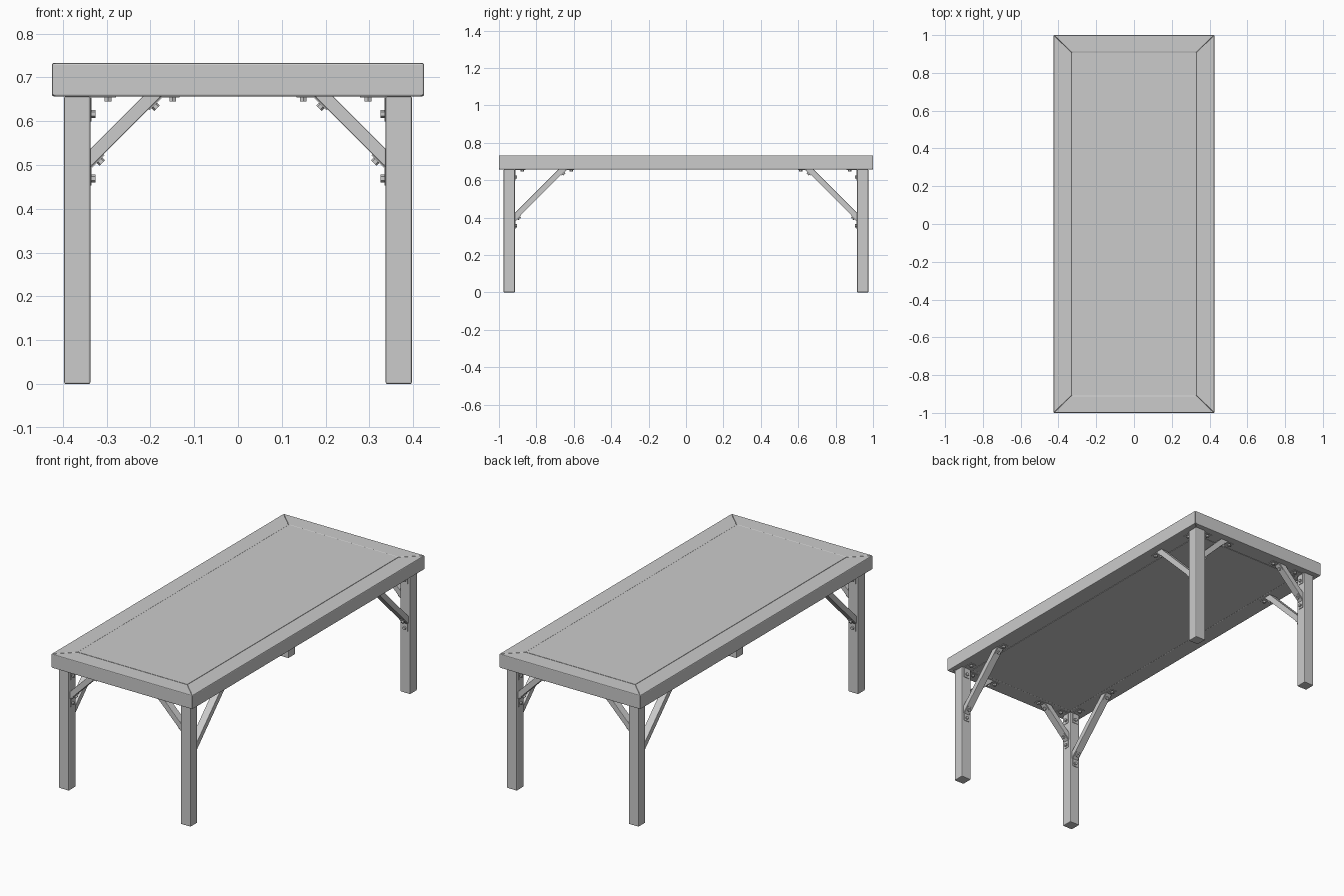
import bpy, bmesh
from mathutils import Vector

if "Cube" in bpy.data.objects:
    bpy.data.objects.remove(bpy.data.objects["Cube"])

X, Y = 0.425, 1.0            # table half size
PX, PY = 0.33, 0.908         # inner panel half size
Z0, Z1 = 0.657, 0.733        # underside and top
LEG_X, LEG_Y, LEG_W = 0.337, 0.915, 0.06
D = 0.5 ** 0.5


def prism(bm, base, offset):
    """Solid from a base polygon swept by an offset."""
    a = [bm.verts.new(Vector(p)) for p in base]
    b = [bm.verts.new(Vector(p) + Vector(offset)) for p in base]
    n = len(a)
    bm.faces.new(a)
    bm.faces.new(b[::-1])
    for i in range(n):
        bm.faces.new((a[i], b[i], b[(i + 1) % n], a[(i + 1) % n]))


def finish(name, bm, bevel=0.0, mirror=(False, False)):
    bmesh.ops.recalc_face_normals(bm, faces=bm.faces)
    me = bpy.data.meshes.new(name)
    bm.to_mesh(me)
    bm.free()
    ob = bpy.data.objects.new(name, me)
    bpy.context.collection.objects.link(ob)
    if bevel:
        m = ob.modifiers.new("edge", 'BEVEL')
        m.width, m.segments = bevel, 2
    if any(mirror):
        m = ob.modifiers.new("mirror", 'MIRROR')
        m.use_axis = (mirror[0], mirror[1], False)
        m.use_mirror_merge = False
    return ob


# Table top: mitred border boards and inset panel
UP = (0, 0, Z1 - Z0)
bm = bmesh.new()
prism(bm, [(X, -Y, Z0), (X, Y, Z0), (PX, PY, Z0), (PX, -PY, Z0)], UP)
finish("long_border_boards", bm, 0.004, (True, False))
bm = bmesh.new()
prism(bm, [(-X, Y, Z0), (X, Y, Z0), (PX, PY, Z0), (-PX, PY, Z0)], UP)
finish("end_border_boards", bm, 0.004, (False, True))
bm = bmesh.new()
prism(bm, [(-PX, -PY, Z0), (PX, -PY, Z0), (PX, PY, Z0), (-PX, PY, Z0)], UP)
finish("top_panel", bm, 0.001)

# Legs
bm = bmesh.new()
lx, ly = LEG_X + LEG_W, LEG_Y + LEG_W
prism(bm, [(LEG_X, LEG_Y, 0), (lx, LEG_Y, 0), (lx, ly, 0), (LEG_X, ly, 0)], (0, 0, Z0))
finish("legs", bm, 0.004, (True, True))


def corner_set(name, reach, place):
    """Brace, brackets and bolts in a plane: u = inward from leg, v = across, z."""
    h, bw, pw, t = 0.042, 0.04, 0.032, 0.003

    def sweep(bm, pts, w):
        base = [place(u, -w / 2, z) for u, z in pts]
        prism(bm, base, place(0, w / 2, 0) - place(0, -w / 2, 0))

    # Diagonal brace
    bm = bmesh.new()
    sweep(bm, [(0, Z0 - reach), (reach, Z0), (reach - h, Z0), (0, Z0 - reach + h)], bw)
    finish(name + "_braces", bm, 0.002, (True, True))

    # Bent brackets: bend point, two (direction, normal) wings, length, bolt distance
    right, down = Vector((1, 0)), Vector((0, -1))
    slope, under = Vector((D, D)), Vector((D, -D))
    brackets = [
        (Vector((0, Z0)), (down, right), (right, down), 0.058, 0.04),
        (Vector((0, Z0 - reach)), (down, right), (slope, under), 0.042, 0.026),
        (Vector((reach, Z0)), (right, down), (-slope, under), 0.042, 0.026),
    ]
    plates, bolts = bmesh.new(), bmesh.new()
    for p, (d1, n1), (d2, n2), length, dist in brackets:
        inner = p + (n1 + n2) * t / (1 + n1.dot(n2))
        sweep(plates, [p, p + d1 * length, p + d1 * length + n1 * t, inner,
                       p + d2 * length + n2 * t, p + d2 * length], pw)
        for d, n in ((d1, n1), (d2, n2)):
            a, b = p + d * dist, p + d * dist + n * 0.012
            a, b = place(a.x, 0, a.y), place(b.x, 0, b.y)
            q = (b - a).to_track_quat('Z', 'Y').to_matrix().to_4x4()
            q.translation = (a + b) / 2
            bmesh.ops.create_cone(bolts, cap_ends=True, segments=6, radius1=0.009,
                                  radius2=0.009, depth=(b - a).length, matrix=q)
    finish(name + "_brackets", plates, 0, (True, True))
    finish(name + "_bolts", bolts, 0, (True, True))


# Short braces across the ends, longer braces along the sides
corner_set("end", 0.162, lambda u, v, z: Vector((LEG_X - u, LEG_Y + LEG_W / 2 + v, z)))
corner_set("side", 0.275, lambda u, v, z: Vector((LEG_X + LEG_W / 2 + v, LEG_Y - u, z)))
